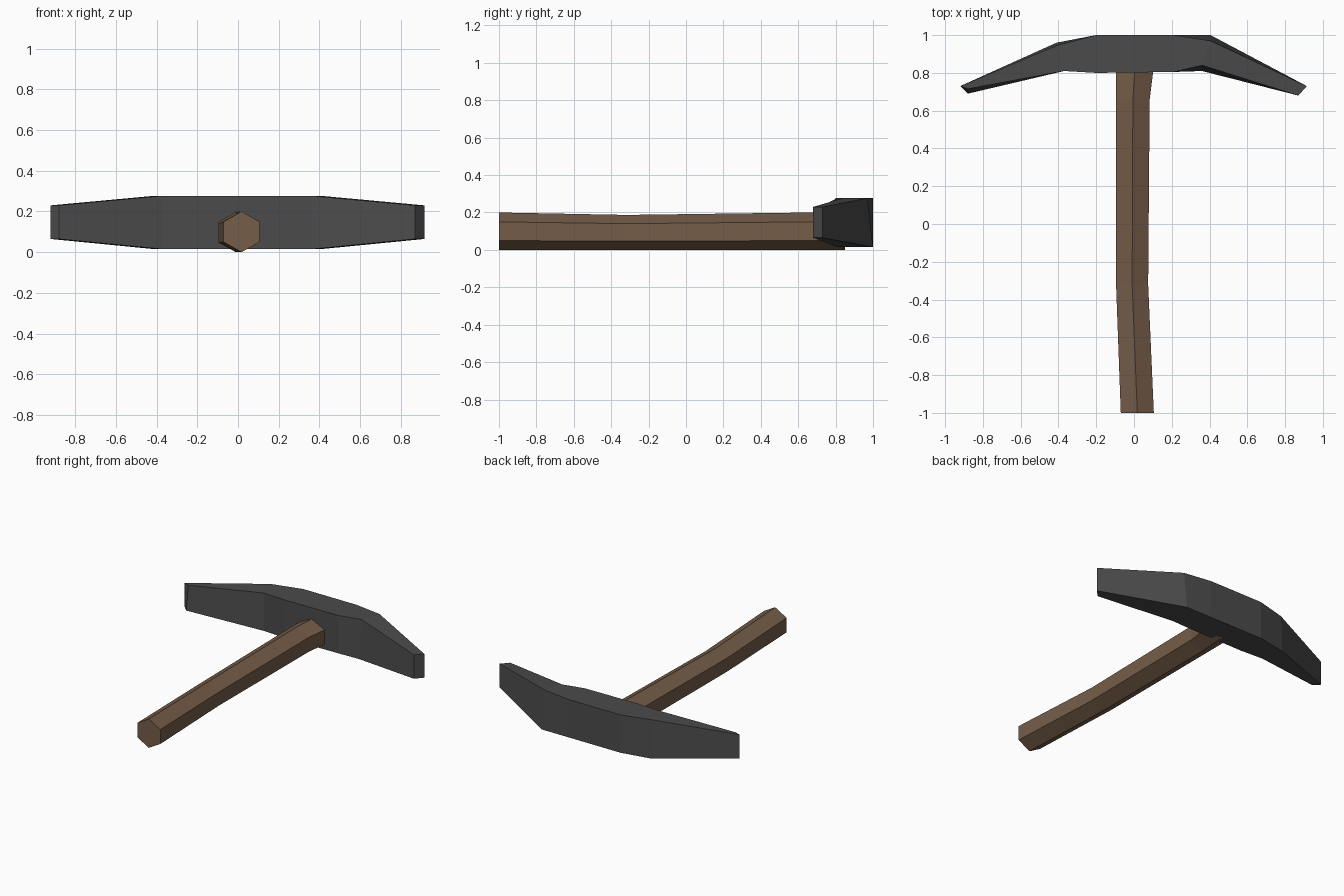
import bpy, bmesh
from math import sin, cos, radians

cube = bpy.data.objects.get("Cube")
if cube:
    bpy.data.objects.remove(cube, do_unlink=True)


def material(name, rgb):
    mat = bpy.data.materials.new(name)
    mat.use_nodes = True
    mat.diffuse_color = (*rgb, 1)
    mat.node_tree.nodes["Principled BSDF"].inputs["Base Color"].default_value = (*rgb, 1)
    return mat


def loft(name, rings, mat):
    """Skin a closed flat-shaded body over rings of equal point count."""
    bm = bmesh.new()
    loops = [[bm.verts.new(p) for p in ring] for ring in rings]
    for a, b in zip(loops, loops[1:]):
        for i in range(len(a)):
            j = (i + 1) % len(a)
            bm.faces.new((a[i], a[j], b[j], b[i]))
    bm.faces.new(loops[0])
    bm.faces.new(loops[-1])
    bmesh.ops.recalc_face_normals(bm, faces=bm.faces)
    mesh = bpy.data.meshes.new(name)
    bm.to_mesh(mesh)
    bm.free()
    mesh.materials.append(mat)
    obj = bpy.data.objects.new(name, mesh)
    bpy.context.collection.objects.link(obj)
    return obj


wood = material("brown wood", (0.178, 0.109, 0.066))
iron = material("dark iron", (0.07, 0.07, 0.07))

# Handle: six-sided shaft, slightly bent and pinched
# Each station: y, left edge x, right edge x, top z
stations = [(-1, -0.07, 0.105, 0.2), (-0.32, -0.095, 0.075, 0.187),
            (0.66, -0.095, 0.083, 0.2), (0.85, -0.095, 0.107, 0.2)]
handle_rings = []
for y, x0, x1, top in stations:
    mid, half = (x0 + x1) / 2, (x1 - x0) / 2
    handle_rings.append([(mid + half * cos(radians(a)) / cos(radians(30)), y,
                          top / 2 * (1 + sin(radians(a))))
                         for a in range(30, 390, 60)])
loft("handle", handle_rings, wood)

# Head: curved bar that tapers to a blunt chisel at both ends
# Each station: back x, front x, (back y, front y) on top, same below, low z, high z
bar = [(-0.92, -0.88, (0.73, 0.715), (0.73, 0.69), 0.065, 0.23),
       (-0.41, -0.37, (0.945, 0.81), (0.96, 0.81), 0.015, 0.277),
       (-0.2, -0.2, (1, 0.8), (1, 0.8), 0.015, 0.277),
       (0.21, 0.21, (1, 0.805), (1, 0.805), 0.015, 0.277),
       (0.405, 0.36, (0.97, 0.84), (1, 0.81), 0.015, 0.277),
       (0.915, 0.87, (0.73, 0.68), (0.73, 0.68), 0.065, 0.23)]
head_rings = [[(xb, top[0], hi), (xf, top[1], hi), (xf, low[1], lo), (xb, low[0], lo)]
              for xb, xf, top, low, lo, hi in bar]
loft("pick_head", head_rings, iron)
